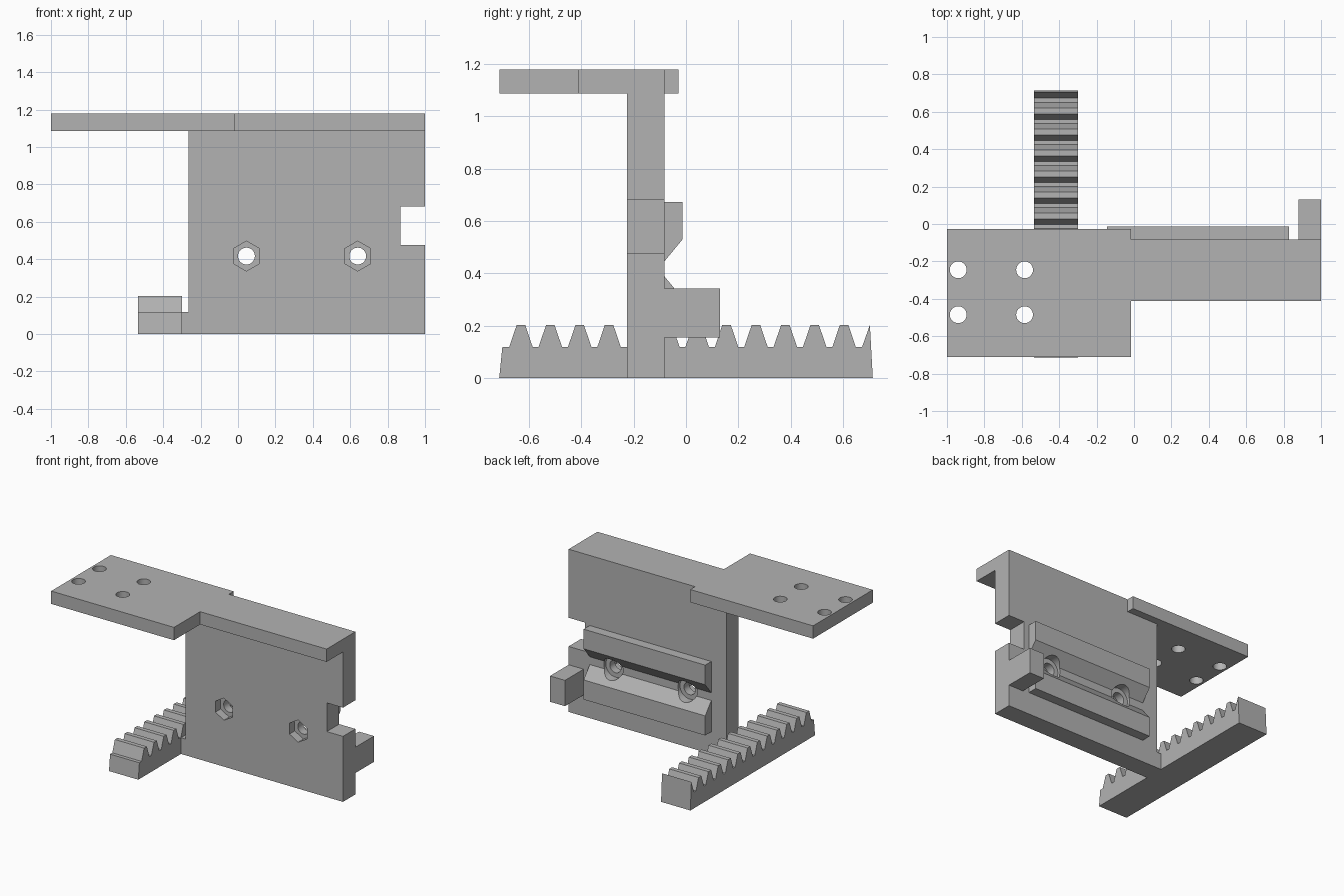
import bpy, bmesh, math
from mathutils import Vector

cube = bpy.data.objects.get("Cube")
if cube:
    bpy.data.objects.remove(cube, do_unlink=True)

grey = bpy.data.materials.new("plain grey")
grey.use_nodes = True
colour = (0.45, 0.45, 0.45, 1)
grey.diffuse_color = colour
grey.node_tree.nodes["Principled BSDF"].inputs["Base Color"].default_value = colour


def prism(name, outline, axis, start, end):
    """Extrude a 2D outline along an axis; the outline uses the other two axes in order."""
    def place(p, d):
        c = list(p)
        c.insert("xyz".index(axis), d)
        return Vector(c)
    bm = bmesh.new()
    face = bm.faces.new([bm.verts.new(place(p, start)) for p in outline])
    solid = bmesh.ops.extrude_face_region(bm, geom=[face])
    verts = [v for v in solid["geom"] if isinstance(v, bmesh.types.BMVert)]
    bmesh.ops.translate(bm, verts=verts, vec=place((0, 0), end - start))
    bmesh.ops.recalc_face_normals(bm, faces=bm.faces)
    mesh = bpy.data.meshes.new(name)
    bm.to_mesh(mesh)
    bm.free()
    mesh.materials.append(grey)
    obj = bpy.data.objects.new(name, mesh)
    bpy.context.collection.objects.link(obj)
    return obj


def box(u0, u1, v0, v1):
    return [(u0, v0), (u1, v0), (u1, v1), (u0, v1)]


def ring(u, v, radius, sides=32):
    angles = [math.tau * (i / sides + 0.25) for i in range(sides)]
    return [(u + radius * math.cos(a), v + radius * math.sin(a)) for a in angles]


def cut(obj, cutters):
    for cutter in cutters:
        mod = obj.modifiers.new("cut", "BOOLEAN")
        mod.operation = "DIFFERENCE"
        mod.solver = "EXACT"
        mod.object = cutter
    bpy.context.view_layer.update()
    depsgraph = bpy.context.evaluated_depsgraph_get()
    mesh = bpy.data.meshes.new_from_object(obj.evaluated_get(depsgraph))
    obj.modifiers.clear()
    obj.data = mesh
    bpy.ops.object.select_all(action="DESELECT")
    obj.select_set(True)
    bpy.context.view_layer.objects.active = obj
    bpy.ops.object.shade_smooth_by_angle(angle=math.radians(25))


FRONT, BACK, RAIL = -0.225, -0.083, -0.013
UNDER, TOP = 1.087, 1.18
BOLT_Z = 0.417

# Upright wall with the side notch and a foot joining the rack
wall = prism("upright_wall", [(-0.3, 0), (1, 0), (1, 0.475), (0.87, 0.475), (0.87, 0.683),
                              (1, 0.683), (1, UNDER), (-0.265, UNDER), (-0.265, 0.118),
                              (-0.3, 0.118)], "y", FRONT, BACK)

# Horizontal mounting deck, wide at the right and narrow over the wall
deck = prism("mounting_deck", [(-1, -0.712), (-0.015, -0.712), (-0.015, -0.413), (1, -0.413),
                               (1, BACK), (-0.015, BACK), (-0.015, -0.028), (-1, -0.028)],
             "z", UNDER, TOP)

# Pair of bevelled rails facing each other across a groove
rails = []
for name, s in (("upper_rail", 1), ("lower_rail", -1)):
    profile = [(BACK, 0.028), (RAIL, 0.113), (RAIL, 0.255), (BACK, 0.255)]
    rails.append(prism(name, [(y, BOLT_Z + s * z) for y, z in profile], "x", -0.145, 0.83))

# Stop block behind the wall
prism("stop_block", box(0.88, 1, 0.155, 0.342), "y", BACK, 0.13)

# Toothed rack
teeth = [(0.714, 0), (-0.714, 0), (-0.702, 0.118)]
for i in range(12):
    centre = -0.631 + i * 0.1123
    teeth += [(centre + dy, z) for dy, z in
              ((-0.045, 0.118), (-0.016, 0.203), (0.016, 0.203), (0.045, 0.118))]
teeth += [(0.673, 0.118), (0.703, 0.203)]
prism("toothed_rack", teeth, "x", -0.535, -0.3)

# Bolt holes with hexagonal nut pockets in front and round recesses behind
bores, recesses = [], []
for x in (0.045, 0.64):
    bores.append(prism("bolt_bore", ring(x, BOLT_Z, 0.045), "y", -0.3, 0.05))
    bores.append(prism("nut_pocket", ring(x, BOLT_Z, 0.08, 6), "y", -0.3, -0.165))
    recesses.append(prism("head_recess", ring(x, BOLT_Z, 0.077), "y", -0.105, 0.05))
cut(wall, bores + recesses)
for rail in rails:
    cut(rail, recesses)

# Four screw holes in the deck
screws = [prism("screw_hole", ring(x, y, 0.045), "z", 1, 1.3)
          for x in (-0.94, -0.585) for y in (-0.245, -0.485)]
cut(deck, screws)

for cutter in bores + recesses + screws:
    bpy.data.objects.remove(cutter, do_unlink=True)
